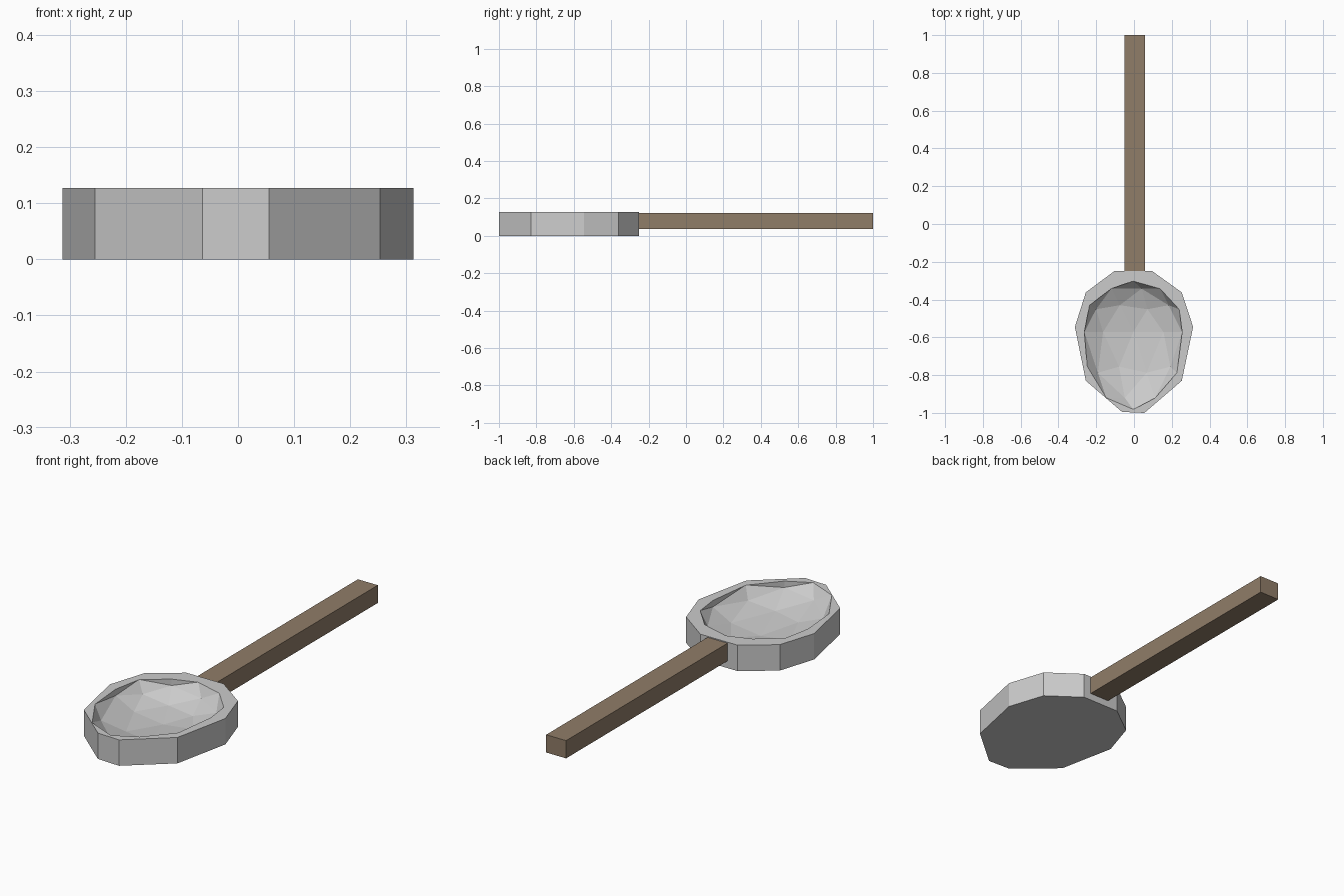
import bpy
import bmesh

default_cube = bpy.data.objects.get("Cube")
if default_cube:
    bpy.data.objects.remove(default_cube, do_unlink=True)


def material(name, color):
    mat = bpy.data.materials.new(name)
    mat.use_nodes = True
    mat.diffuse_color = (*color, 1)
    bsdf = next(n for n in mat.node_tree.nodes if n.type == 'BSDF_PRINCIPLED')
    bsdf.inputs["Base Color"].default_value = (*color, 1)
    return mat


def make_object(name, bm, mat):
    bmesh.ops.recalc_face_normals(bm, faces=bm.faces)
    mesh = bpy.data.meshes.new(name)
    bm.to_mesh(mesh)
    bm.free()
    mesh.materials.append(mat)
    obj = bpy.data.objects.new(name, mesh)
    bpy.context.collection.objects.link(obj)
    return obj


def prism(name, outline, bottom, top, mat):
    bm = bmesh.new()
    base = bm.faces.new([bm.verts.new((x, y, bottom)) for x, y in outline])
    lifted = bmesh.ops.extrude_face_region(bm, geom=[base], use_keep_orig=True)["geom"]
    bmesh.ops.translate(bm, vec=(0, 0, top - bottom),
                        verts=[v for v in lifted if isinstance(v, bmesh.types.BMVert)])
    return make_object(name, bm, mat)


metal = material("grey metal", (0.6, 0.6, 0.6))
wood = material("brown wood", (0.28, 0.205, 0.14))

# Ten-sided bowl body
rim_height = 0.127
bowl_outline = [(-0.063, -0.995), (0.055, -1), (0.253, -0.83), (0.313, -0.545),
                (0.253, -0.362), (0.097, -0.25), (-0.105, -0.25),
                (-0.255, -0.362), (-0.313, -0.545), (-0.255, -0.83)]
bowl = prism("spoon_bowl", bowl_outline, 0, rim_height, metal)

# Egg-shaped faceted hollow, with its poles along the length
bm = bmesh.new()
bmesh.ops.create_icosphere(bm, subdivisions=2, radius=1)
for v in bm.verts:
    across, depth, along = v.co
    length = 0.27 if along > 0 else 0.41
    v.co = (-0.004 + 0.272 * across, -0.572 + length * along,
            rim_height + 0.001 + 0.105 * depth)
cutter = make_object("hollow_cutter", bm, metal)
cutter.hide_render = True

hollow = bowl.modifiers.new("hollow", 'BOOLEAN')
hollow.operation = 'DIFFERENCE'
hollow.solver = 'EXACT'
hollow.object = cutter
bpy.context.view_layer.objects.active = bowl
bpy.ops.object.modifier_apply(modifier=hollow.name)
bpy.data.objects.remove(cutter, do_unlink=True)

# Square handle, set into the back wall of the bowl
handle_outline = [(-0.05, -0.265), (0.058, -0.265), (0.058, 1), (-0.05, 1)]
prism("handle", handle_outline, 0.035, 0.122, wood)
